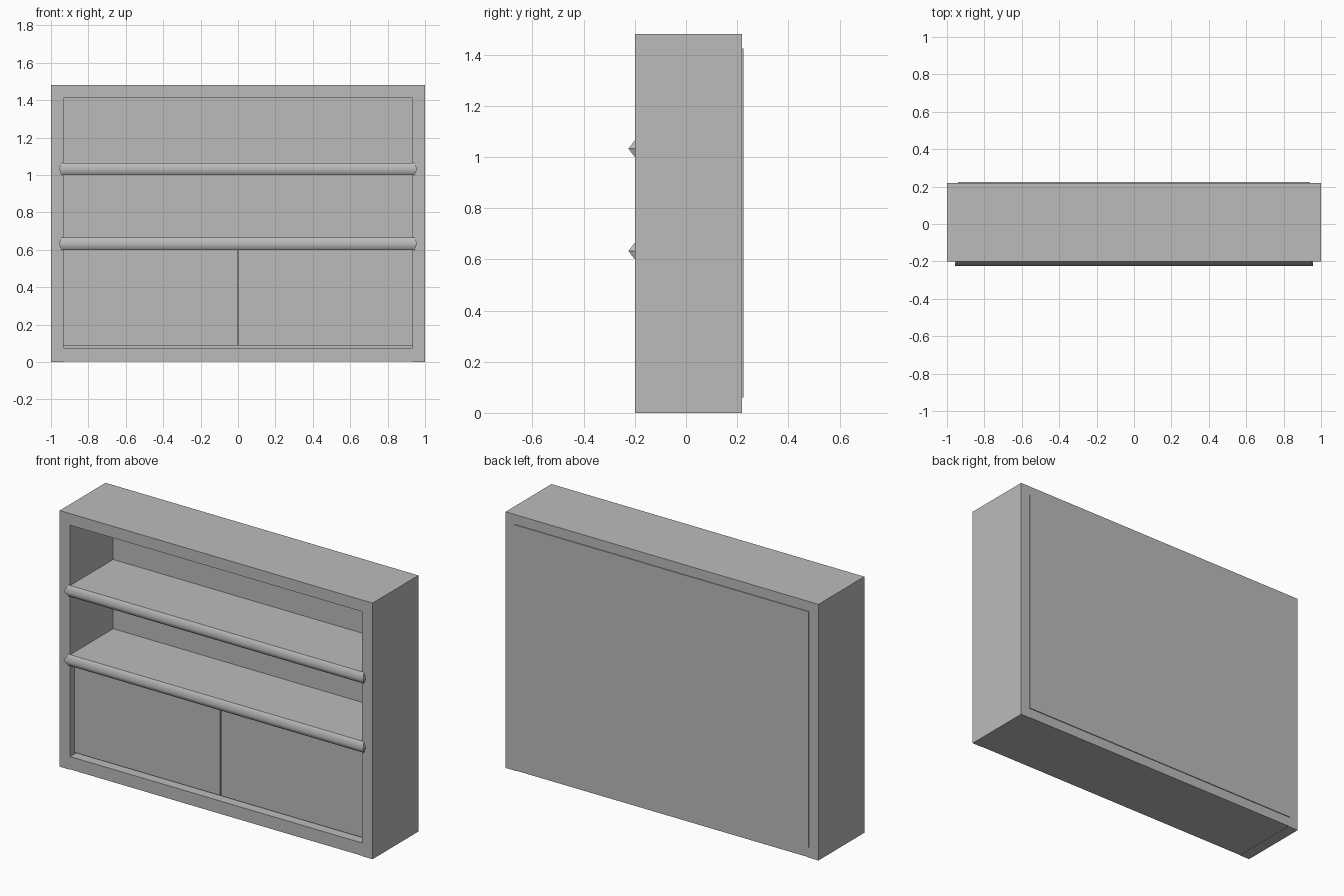
import bpy
import bmesh

if "Cube" in bpy.data.objects:
    bpy.data.objects.remove(bpy.data.objects["Cube"], do_unlink=True)

GREY = (0.5, 0.5, 0.5, 1.0)
grey = bpy.data.materials.new("plain grey")
grey.use_nodes = True
grey.diffuse_color = GREY
grey.node_tree.nodes["Principled BSDF"].inputs["Base Color"].default_value = GREY

WIDTH, HEIGHT, BOARD = 2.0, 1.48, 0.067
INNER = WIDTH / 2 - BOARD
FRONT, BACK = -0.2, 0.219


def finish(bm, name):
    bmesh.ops.recalc_face_normals(bm, faces=bm.faces)
    mesh = bpy.data.meshes.new(name)
    bm.to_mesh(mesh)
    bm.free()
    mesh.materials.append(grey)
    obj = bpy.data.objects.new(name, mesh)
    bpy.context.collection.objects.link(obj)
    return obj


def board(name, x, y, z):
    """Box spanning the given (low, high) ranges."""
    bm = bmesh.new()
    bmesh.ops.create_cube(bm, size=1)
    for v in bm.verts:
        v.co = [r[0] if c < 0 else r[1] for c, r in zip(v.co, (x, y, z))]
    return finish(bm, name)


def nosing(name, low, high):
    """Pointed front strip with faceted ends, rounded by shading."""
    mid, tip = (low + high) / 2, FRONT - 0.025
    bm = bmesh.new()
    for s in (-1, 1):
        for co in ((0.945, FRONT, low), (0.945, FRONT, high),
                   (0.957, FRONT, mid), (0.957, tip, mid)):
            bm.verts.new((s * co[0], co[1], co[2]))
    bmesh.ops.convex_hull(bm, input=bm.verts)
    bmesh.ops.recalc_face_normals(bm, faces=bm.faces)
    for f in bm.faces:
        f.smooth = True
    for e in bm.edges:
        ridge = all(v.co.y < FRONT - 0.01 for v in e.verts)
        e.smooth = ridge or e.calc_face_angle(0) < 0.01
    finish(bm, name)


# Outer case
depth = (FRONT, BACK)
for side, s in (("left", 1), ("right", -1)):
    board(side + "_side", sorted((s * INNER, s * WIDTH / 2)), depth, (0, HEIGHT))
board("top_board", (-INNER, INNER), depth, (HEIGHT - BOARD, HEIGHT))
board("bottom_board", (-INNER, INNER), depth, (0.002, 0.076))

# Back panel, slightly proud of the case
board("back_panel", (-0.94, 0.94), (0.193, 0.224), (0.06, 1.423))

# Shelves with front strips
for label, z in (("lower", 0.6), ("upper", 1.0)):
    board(label + "_shelf", (-INNER, INNER), (FRONT, 0.2), (z, z + 0.065))
    nosing(label + "_shelf_strip", z, z + 0.065)

# Pair of recessed doors with a narrow gap between
for side, s in (("left", 1), ("right", -1)):
    board(side + "_door", sorted((s * 0.003, s * INNER)), (-0.16, -0.12), (0.085, 0.6))
